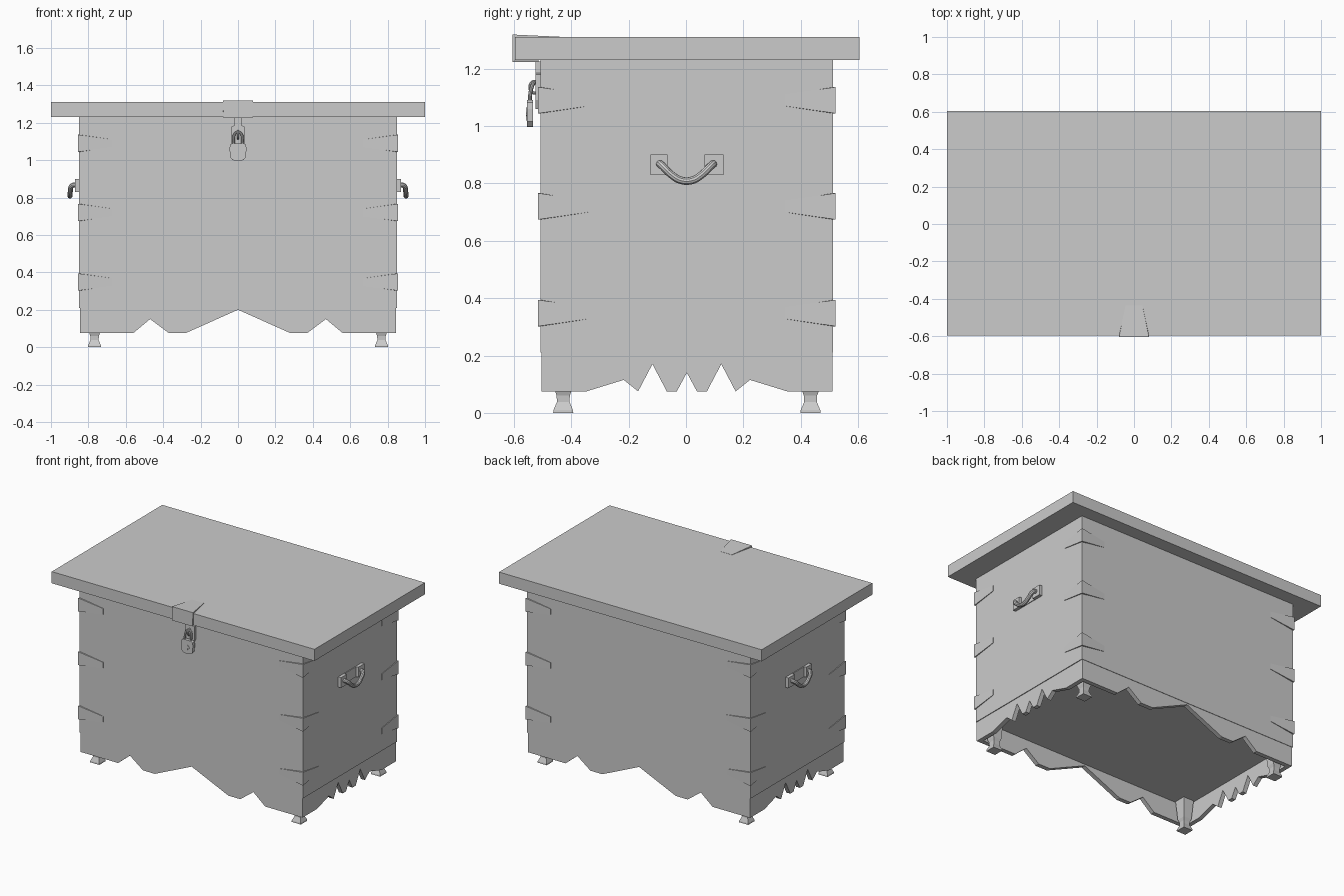
import bpy, bmesh
from math import sin, cos, pi

if "Cube" in bpy.data.objects:
    bpy.data.objects.remove(bpy.data.objects["Cube"])

YC = 0.003          # body centre in y
HX, HY = 0.85, 0.51  # body half sizes


def loft(name, rings):
    """Closed solid through equal-sized point rings, capped at both ends."""
    bm = bmesh.new()
    vs = [[bm.verts.new(p) for p in r] for r in rings]
    n = len(vs[0])
    for a, b in zip(vs, vs[1:]):
        for i in range(n):
            j = (i + 1) % n
            bm.faces.new((a[i], a[j], b[j], b[i]))
    bm.faces.new(vs[0])
    bm.faces.new(vs[-1])
    bmesh.ops.recalc_face_normals(bm, faces=bm.faces)
    me = bpy.data.meshes.new(name)
    bm.to_mesh(me)
    bm.free()
    ob = bpy.data.objects.new(name, me)
    bpy.context.collection.objects.link(ob)
    return ob


def box(name, x0, x1, y0, y1, z0, z1):
    return loft(name, [[(x0, y0, z), (x1, y0, z), (x1, y1, z), (x0, y1, z)] for z in (z0, z1)])


def plate(name, profile, y0, y1):
    return loft(name, [[(x, y, z) for x, z in profile] for y in (y0, y1)])


def mirrored(half):
    """Symmetric outline from its left half, skipping a centre point."""
    return half + [(-u, z) for u, z in reversed(half) if u != 0]


def tube(name, pts, radius, cyclic=False):
    cu = bpy.data.curves.new(name, 'CURVE')
    cu.dimensions = '3D'
    cu.bevel_depth = radius
    cu.bevel_resolution = 3
    cu.use_fill_caps = True
    cu.resolution_u = 6
    sp = cu.splines.new('BEZIER')
    sp.bezier_points.add(len(pts) - 1)
    sp.use_cyclic_u = cyclic
    for bp, p in zip(sp.bezier_points, pts):
        bp.co = p
        bp.handle_left_type = bp.handle_right_type = 'AUTO'
    ob = bpy.data.objects.new(name, cu)
    bpy.context.collection.objects.link(ob)
    bpy.ops.object.select_all(action='DESELECT')
    ob.select_set(True)
    bpy.context.view_layer.objects.active = ob
    bpy.ops.object.convert(target='MESH')
    bpy.ops.object.shade_smooth_by_angle()
    return ob


# Body and lid
box("chest_body", -HX, HX, YC - HY, YC + HY, 0.21, 1.235)
box("lid", -1, 1, -0.597, 0.605, 1.23, 1.31)

# Scalloped skirt boards, mitred at the corners
SX, SY, T = 0.845, 0.507, 0.03
front_half = [(-SX, 0.21), (-SX, 0.075), (-0.56, 0.075), (-0.47, 0.15),
              (-0.37, 0.075), (-0.28, 0.075), (0, 0.2)]
side_half = [(-SY, 0.21), (-SY, 0.075), (-0.35, 0.075), (-0.22, 0.115), (-0.17, 0.075),
             (-0.12, 0.17), (-0.07, 0.075), (-0.035, 0.075), (0, 0.14)]


def inset(pts, length):
    return [(max(-length + T, min(length - T, u)), z) for u, z in pts]


fp, sp_ = mirrored(front_half), mirrored(side_half)
for s, side in ((-1, "front"), (1, "back")):
    loft(side + "_skirt", [[(u, YC + s * d, z) for u, z in p]
                           for p, d in ((fp, SY), (inset(fp, SX), SY - T))])
for s, side in ((-1, "left"), (1, "right")):
    loft(side + "_skirt", [[(s * d, YC + u, z) for u, z in p]
                           for p, d in ((sp_, SX), (inset(sp_, SY), SX - T))])

# Feet and corner braces at all four corners
for sx in (-1, 1):
    for sy in (-1, 1):
        foot = [(0, 0.035), (0.01, 0.034), (0.038, 0.022), (0.06, 0.023), (0.08, 0.03), (0.215, 0.04)]
        loft("foot", [[(sx * 0.767 + a * w, YC + sy * 0.431 + b * w, z)
                       for a, b in ((-1, -1), (1, -1), (1, 1), (-1, 1))] for z, w in foot])
        for zc in (1.09, 0.72, 0.348):
            # stations: outer x, outer y, inner x, inner y, half height
            stations = [(HX + 0.003, HY - 0.168, HX - 0.01, HY - 0.168, 0.02),
                        (HX + 0.006, HY + 0.009, HX - 0.01, HY - 0.01, 0.046),
                        (HX - 0.18, HY + 0.002, HX - 0.18, HY - 0.01, 0.02)]
            loft("corner_brace", [[(sx * ox, YC + sy * oy, zc + h), (sx * ox, YC + sy * oy, zc - h),
                                   (sx * ix, YC + sy * iy, zc - h), (sx * ix, YC + sy * iy, zc + h)]
                                  for ox, oy, ix, iy, h in stations])

# Side handles with their mounts
for s in (-1, 1):
    xs = lambda a, b: sorted((s * a, s * b))
    box("handle_plate", *xs(0.84, 0.855), -0.124, 0.13, 0.83, 0.9)
    for y0, y1 in ((-0.124, -0.064), (0.064, 0.13)):
        box("handle_mount", *xs(0.84, 0.872), y0, y1, 0.83, 0.9)
    half = [(0.862, -0.094, 0.868), (0.886, -0.088, 0.864), (0.897, -0.05, 0.828), (0.898, -0.02, 0.811)]
    path = half + [(x, -y, z) for x, y, z in reversed(half)]
    tube("handle", [(s * x, y + 0.002, z) for x, y, z in path], 0.0135)

# Clasp wrapped around the lid's front edge: outer y, outer z, inner y, inner z, half width
clasp = [(-0.435, 1.311, -0.435, 1.3, 0.045), (-0.605, 1.319, -0.59, 1.3, 0.08),
         (-0.605, 1.224, -0.59, 1.24, 0.078), (-0.515, 1.224, -0.515, 1.24, 0.05)]
loft("lid_clasp", [[(-w, oy, oz), (w, oy, oz), (w, iy, iz), (-w, iy, iz)]
                   for oy, oz, iy, iz, w in clasp])

# Hasp plate on the body, with staple
plate("hasp_plate", mirrored([(-0.02, 1.225), (-0.02, 1.185), (-0.035, 1.18), (-0.035, 1.09),
                              (-0.022, 1.06)]), -0.524, -0.5)
tube("hasp_staple", [(0, -0.528 + 0.016 * cos(k * pi / 4), 1.135 + 0.02 * sin(k * pi / 4))
                     for k in range(8)], 0.006, True)

# Padlock: body, keyhole plate and shackle
plate("padlock_body", mirrored([(-0.03, 1.09), (-0.043, 1.082), (-0.045, 1.06), (-0.042, 1.015),
                                (-0.03, 1.001), (-0.015, 0.997)]), -0.555, -0.533)
plate("keyhole_plate", mirrored([(0, 1.065), (-0.009, 1.053), (-0.02, 1.045), (-0.018, 1.037),
                                 (-0.006, 1.035), (-0.008, 1.02)]), -0.557, -0.55)
tube("padlock_shackle", [(-0.023, -0.544, 1.08), (-0.023, -0.542, 1.12), (-0.016, -0.535, 1.142),
                         (0, -0.531, 1.15), (0.016, -0.535, 1.142), (0.023, -0.542, 1.12),
                         (0.023, -0.544, 1.08)], 0.007)
